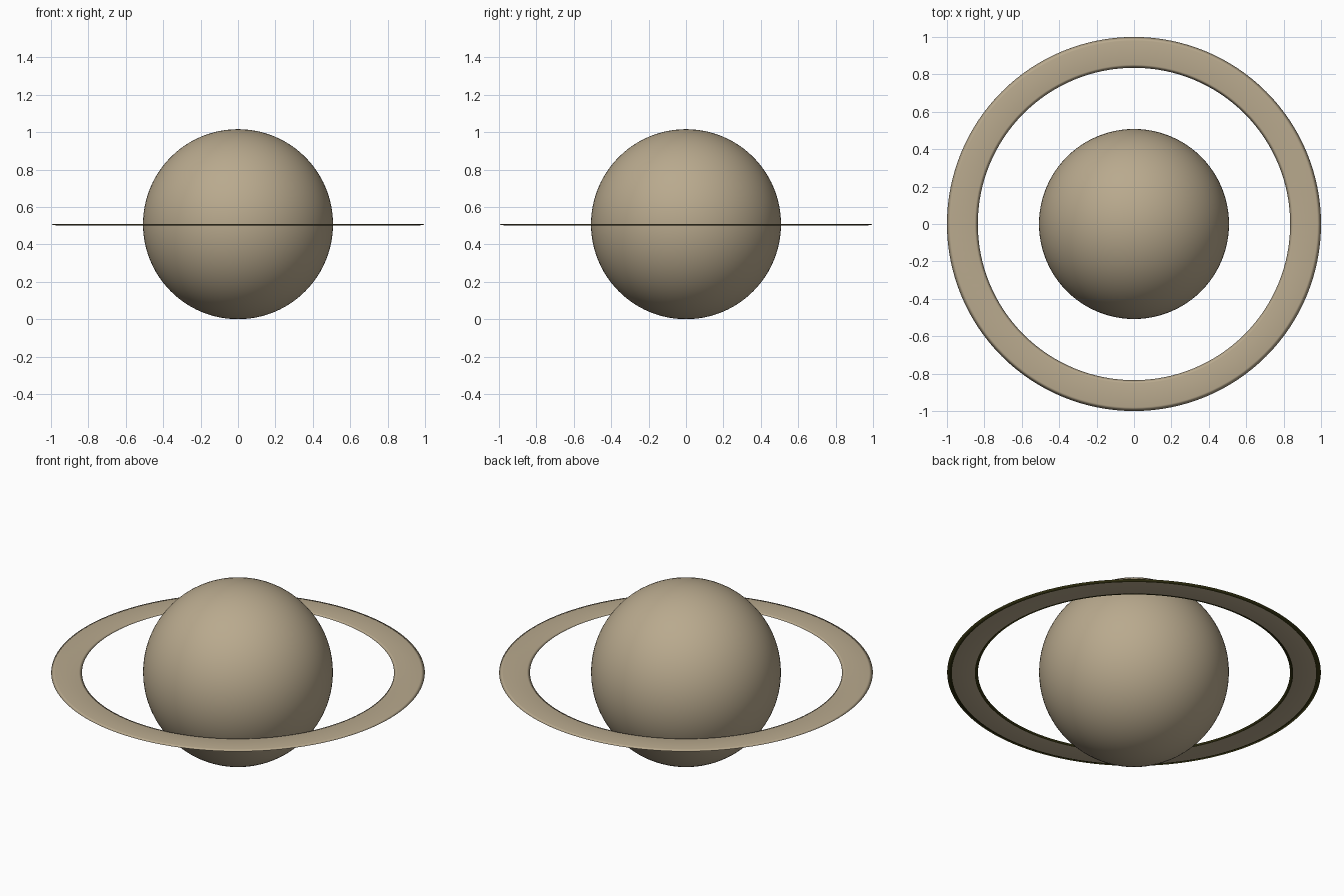
import bpy
import bmesh
import math

if "Cube" in bpy.data.objects:
    bpy.data.objects.remove(bpy.data.objects["Cube"])

R = 0.508            # planet radius
RING_Z = 0.506
STEPS = 128


def flat_colour(name, rgb):
    m = bpy.data.materials.new(name)
    m.diffuse_color = (*rgb, 1.0)
    m.use_nodes = True
    m.node_tree.nodes["Principled BSDF"].inputs["Base Color"].default_value = m.diffuse_color
    return m


tan = flat_colour("sandy_tan", (0.485, 0.40, 0.27))
dark = flat_colour("dark_olive", (0.03, 0.028, 0.005))

# Planet globe
bpy.ops.mesh.primitive_uv_sphere_add(segments=96, ring_count=48, radius=R, location=(0, 0, R))
planet = bpy.context.object
planet.name = "planet"
planet.data.materials.append(tan)
bpy.ops.object.shade_smooth()

# Thin flat ring with tapered, softly shaded rims: (radius, height) section
H = 0.004
section = [(1.0, 0), (0.98, H), (0.852, H), (0.835, 0), (0.852, -H), (0.975, -H)]
bm = bmesh.new()
loops = []
for i in range(STEPS):
    a = 2 * math.pi * i / STEPS
    loops.append([bm.verts.new((r * math.cos(a), r * math.sin(a), z)) for r, z in section])
n = len(section)
for i in range(STEPS):
    p, q = loops[i], loops[(i + 1) % STEPS]
    for j in range(n):
        k = (j + 1) % n
        f = bm.faces.new((p[j], q[j], q[k], p[k]))
        f.smooth = True
        # lower rim bands are dark
        f.material_index = 1 if -H * 0.9 < f.calc_center_median().z < 0 else 0
bmesh.ops.recalc_face_normals(bm, faces=bm.faces)
mesh = bpy.data.meshes.new("planet_ring")
bm.to_mesh(mesh)
bm.free()
mesh.materials.append(tan)
mesh.materials.append(dark)
ring = bpy.data.objects.new("planet_ring", mesh)
ring.location.z = RING_Z
bpy.context.collection.objects.link(ring)
